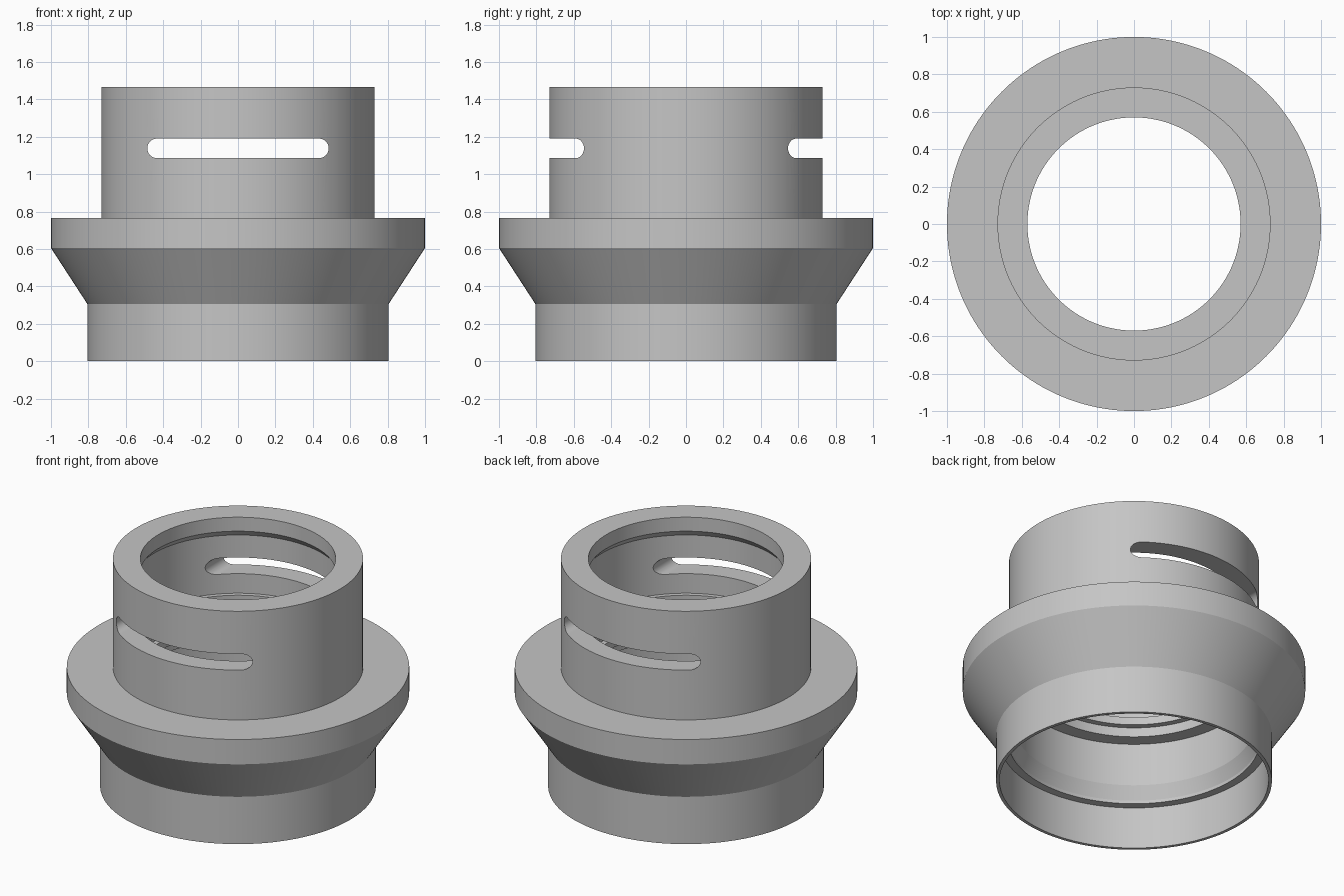
import bpy
import bmesh
import math

cube = bpy.data.objects.get("Cube")
if cube:
    bpy.data.objects.remove(cube, do_unlink=True)

SEGMENTS = 160

grey = bpy.data.materials.new("plain_grey")
grey.use_nodes = True
colour = (0.56, 0.56, 0.56, 1)
grey.diffuse_color = colour
grey.node_tree.nodes["Principled BSDF"].inputs["Base Color"].default_value = colour


def add_object(name, bm):
    bmesh.ops.recalc_face_normals(bm, faces=bm.faces)
    mesh = bpy.data.meshes.new(name)
    bm.to_mesh(mesh)
    bm.free()
    mesh.materials.append(grey)
    obj = bpy.data.objects.new(name, mesh)
    bpy.context.collection.objects.link(obj)
    return obj


def revolve(name, profile):
    """Closed (radius, height) outline turned around z."""
    bm = bmesh.new()
    rings = []
    for i in range(SEGMENTS):
        a = 2 * math.pi * i / SEGMENTS
        rings.append([bm.verts.new((r * math.cos(a), r * math.sin(a), z))
                      for r, z in profile])
    count = len(profile)
    for i, ring in enumerate(rings):
        after = rings[(i + 1) % SEGMENTS]
        for j in range(count):
            k = (j + 1) % count
            bm.faces.new((ring[j], after[j], after[k], ring[k]))
    return add_object(name, bm)


def slot_cutter(name, half_length, radius, height):
    """Long round-ended bar running along y."""
    bm = bmesh.new()
    outline = []
    for side in (1, -1):
        for i in range(17):
            a = -math.pi / 2 + math.pi * i / 16
            x = side * (half_length - radius + radius * math.cos(a))
            outline.append(bm.verts.new((x, -1.2, height + side * radius * math.sin(a))))
    face = bm.faces.new(outline)
    grown = bmesh.ops.extrude_face_region(bm, geom=[face])
    moved = [v for v in grown["geom"] if isinstance(v, bmesh.types.BMVert)]
    bmesh.ops.translate(bm, verts=moved, vec=(0, 2.4, 0))
    return add_object(name, bm)


# Outside: skirt, cone, flange and neck
outside = [(0.805, 0), (0.805, 0.305), (1, 0.605), (1, 0.765),
           (0.73, 0.765), (0.73, 1.465)]
# Inside, downwards: top lip, bore, sealing ribs, wide bore and skirt socket
inside = [(0.57, 1.465), (0.57, 1.375), (0.603, 1.335), (0.603, 0.96)]
for top in (0.96, 0.86, 0.76):
    inside += [(0.575, top), (0.575, top - 0.05),
               (0.612, top - 0.05), (0.612, top - 0.1)]
inside[-1] = (0.612, 0.65)
inside += [(0.70, 0.65), (0.70, 0.374), (0.735, 0.29), (0.735, 0.27),
           (0.785, 0.27), (0.785, 0)]
body = revolve("collar_body", outside + inside)

# Slots through the front and back of the neck
cutter = slot_cutter("slot_cutter", 0.485, 0.052, 1.138)
cutter.hide_render = True
cut = body.modifiers.new("slots", "BOOLEAN")
cut.operation = "DIFFERENCE"
cut.solver = "EXACT"
cut.object = cutter

bpy.ops.object.select_all(action="DESELECT")
body.select_set(True)
bpy.context.view_layer.objects.active = body
bpy.ops.object.modifier_apply(modifier=cut.name)
bpy.data.objects.remove(cutter, do_unlink=True)
bpy.ops.object.shade_smooth_by_angle(angle=math.radians(20))
